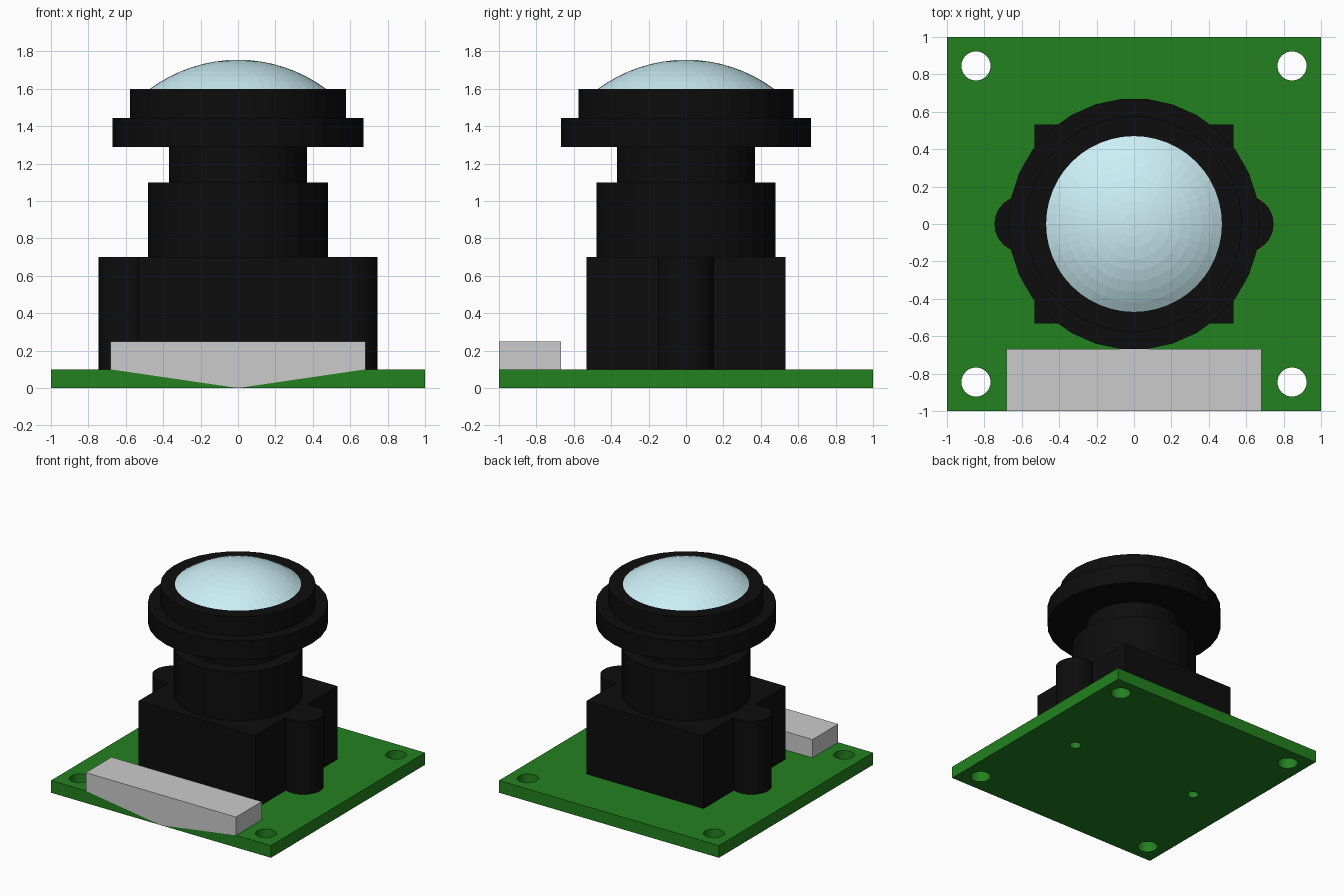
import bpy, bmesh, math

if "Cube" in bpy.data.objects:
    bpy.data.objects.remove(bpy.data.objects["Cube"])


def material(name, r, g, b):
    m = bpy.data.materials.new(name)
    m.diffuse_color = (r, g, b, 1)
    m.use_nodes = True
    m.node_tree.nodes["Principled BSDF"].inputs["Base Color"].default_value = m.diffuse_color
    return m


GREEN = material("green_board", 0.016, 0.22, 0.014)
BLACK = material("black_plastic", 0.004, 0.004, 0.004)
GLASS = material("lens_glass", 0.60, 0.86, 0.92)


def add_object(name, bm, mat=None):
    bmesh.ops.recalc_face_normals(bm, faces=bm.faces)
    me = bpy.data.meshes.new(name)
    bm.to_mesh(me)
    bm.free()
    ob = bpy.data.objects.new(name, me)
    bpy.context.collection.objects.link(ob)
    if mat:
        me.materials.append(mat)
    return ob


def circle(x, y, r, n):
    return [(x + r * math.cos(2 * math.pi * i / n), y + r * math.sin(2 * math.pi * i / n)) for i in range(n)]


def prism(name, outline, axis, start, end, mat=None):
    """Extrude a 2D outline along z (outline in x, y) or y (outline in x, z)."""
    bm = bmesh.new()
    place = (lambda a, b: (a, b, start)) if axis == 'z' else (lambda a, b: (a, start, b))
    face = bm.faces.new([bm.verts.new(place(a, b)) for a, b in outline])
    new = bmesh.ops.extrude_face_region(bm, geom=[face])["geom"]
    d = end - start
    bmesh.ops.translate(bm, verts=[v for v in new if isinstance(v, bmesh.types.BMVert)],
                        vec=(0, 0, d) if axis == 'z' else (0, d, 0))
    # extruding keeps the source face as the start cap
    return add_object(name, bm, mat)


def lathe(name, profile, sides, mat):
    """Revolve an (r, z) profile about z; end points on the axis close it."""
    bm = bmesh.new()
    vs = [bm.verts.new((r, 0, z)) for r, z in profile]
    es = [bm.edges.new(p) for p in zip(vs, vs[1:])]
    bmesh.ops.spin(bm, geom=vs + es, axis=(0, 0, 1), cent=(0, 0, 0),
                   angle=2 * math.pi, steps=sides, use_duplicate=False)
    bmesh.ops.remove_doubles(bm, verts=bm.verts, dist=1e-5)
    return add_object(name, bm, mat)


# Circuit board: filled curve with corner mounting holes and two screw holes
LUG_X = 0.595
outlines = [[(-1, -1), (1, -1), (1, 1), (-1, 1)]]
outlines += [circle(sx * 0.845, sy * 0.845, 0.078, 30) for sx in (-1, 1) for sy in (-1, 1)]
outlines += [circle(s * LUG_X, 0, 0.043, 24) for s in (-1, 1)]
curve = bpy.data.curves.new("circuit_board_outline", 'CURVE')
curve.dimensions = '2D'
curve.fill_mode = 'BOTH'
curve.extrude = 0.05
for pts in outlines:
    sp = curve.splines.new('POLY')
    sp.points.add(len(pts) - 1)
    for p, (x, y) in zip(sp.points, pts):
        p.co = (x, y, 0.05, 1)
    sp.use_cyclic_u = True
temp = bpy.data.objects.new("board_curve", curve)
bpy.context.collection.objects.link(temp)
bpy.context.view_layer.update()
bm = bmesh.new()
bm.from_mesh(temp.to_mesh())
temp.to_mesh_clear()
bpy.data.objects.remove(temp)
bmesh.ops.remove_doubles(bm, verts=bm.verts, dist=1e-5)
zmin = min(v.co.z for v in bm.verts)
bmesh.ops.translate(bm, verts=bm.verts, vec=(0, 0, -zmin))
for f in bm.faces:
    f.smooth = False
add_object("circuit_board", bm, GREEN)

# Lens mount: square block with a round screw lug on each side
H = 0.532
prism("lens_mount", [(-H, -H), (H, -H), (H, H), (-H, H)], 'z', 0.1, 0.7, BLACK)
for side, s in (("left", -1), ("right", 1)):
    prism(f"{side}_screw_lug", circle(s * LUG_X, 0, 0.151, 30), 'z', 0.1, 0.7, BLACK)

# Stepped lens barrel
lathe("lens_barrel", [(0, 0.7), (0.48, 0.7), (0.48, 1.1), (0.37, 1.1), (0.37, 1.29),
                      (0.672, 1.29), (0.672, 1.445), (0.578, 1.445), (0.578, 1.6), (0, 1.6)],
      30, BLACK)

# Front lens: shallow spherical cap
RIM, RISE = 0.47, 0.155
R = (RIM ** 2 + RISE ** 2) / (2 * RISE)
top = math.asin(RIM / R)
cap = [(R * math.sin(top * i / 8), 1.6 + RISE - R + R * math.cos(top * i / 8)) for i in range(9)]
lathe("front_lens", cap, 48, GLASS)

# Cable connector, with a shallow V on its underside reaching into the board edge
prism("cable_connector", [(-0.683, 0.25), (-0.683, 0.1), (0, 0), (0.683, 0.1), (0.683, 0.25)],
      'y', -1.001, -0.667)
